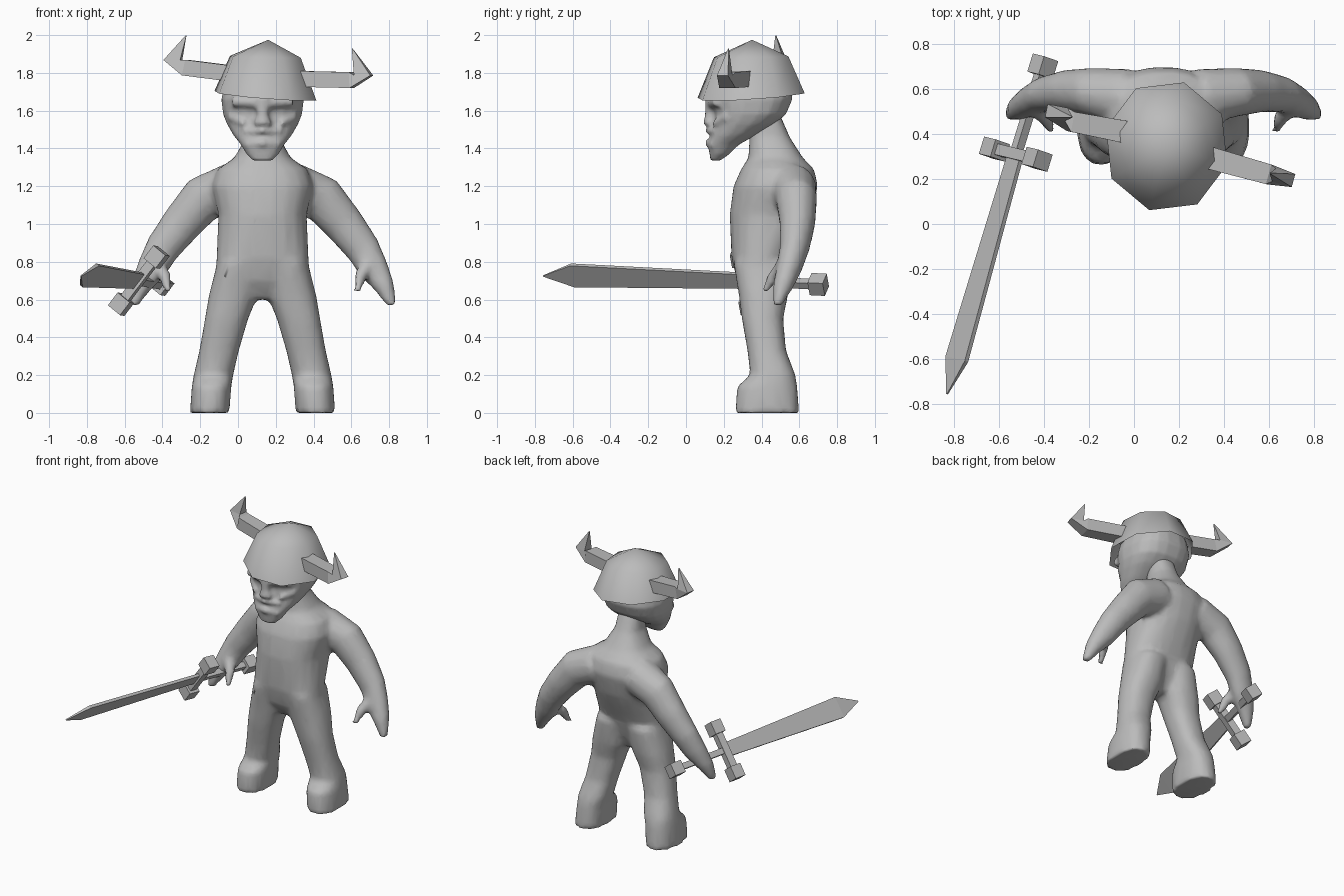
import bpy, bmesh, math
from mathutils import Vector as V

if "Cube" in bpy.data.objects:
    bpy.data.objects.remove(bpy.data.objects["Cube"])

CX = 0.13  # body symmetry plane
X, Y, Z = V((1, 0, 0)), V((0, 1, 0)), V((0, 0, 1))

grey = bpy.data.materials.new("plain grey")
grey.diffuse_color = (0.5, 0.5, 0.5, 1)
grey.use_nodes = True
grey.node_tree.nodes["Principled BSDF"].inputs["Base Color"].default_value = grey.diffuse_color


def loft(bm, secs, n, u, v=None, power=1.0):
    """Closed tube through sections (position, radius along u, radius along v)."""
    pos = [V(s[0]) for s in secs]
    rings = []
    for i, (p, ru, rv) in enumerate(secs):
        d = pos[min(i + 1, len(pos) - 1)] - pos[max(i - 1, 0)]
        w = v or d.cross(u).normalized()
        k = math.sqrt(2) if n == 4 else 1
        ring = []
        for j in range(n):
            a = 2 * math.pi * (j + 0.5) / n
            c, s = math.cos(a), math.sin(a)
            c = math.copysign(abs(c) ** power, c) * k * ru
            s = math.copysign(abs(s) ** power, s) * k * rv
            ring.append(bm.verts.new(pos[i] + u * c + w * s))
        rings.append(ring)
    faces = [bm.faces.new(rings[0]), bm.faces.new(rings[-1])]
    for a, b in zip(rings, rings[1:]):
        for j in range(n):
            faces.append(bm.faces.new((a[j], a[(j + 1) % n], b[(j + 1) % n], b[j])))
    bmesh.ops.recalc_face_normals(bm, faces=faces)


def stack(bm, rows, n=20, power=0.85):
    """Upright form from rows (z, centre x, front y, back y, half width)."""
    loft(bm, [((x, (y0 + y1) / 2, z), rx, (y1 - y0) / 2) for z, x, y0, y1, rx in rows],
         n, X, Y, power)


def finish(name, bm, smooth=False):
    me = bpy.data.meshes.new(name)
    bm.to_mesh(me)
    bm.free()
    me.materials.append(grey)
    for p in me.polygons:
        p.use_smooth = smooth
    ob = bpy.data.objects.new(name, me)
    bpy.context.collection.objects.link(ob)
    return ob


def blend(ob, voxel, rounds, ratio):
    """Fuse overlapping forms into one soft surface."""
    m = ob.modifiers.new("fuse", 'REMESH')
    m.mode = 'VOXEL'
    m.voxel_size = voxel
    m.use_smooth_shade = True
    s = ob.modifiers.new("soften", 'SMOOTH')
    s.factor = 0.5
    s.iterations = rounds
    d = ob.modifiers.new("reduce", 'DECIMATE')
    d.ratio = ratio


# Body: torso and neck
bm = bmesh.new()
stack(bm, [(0.60, CX, 0.33, 0.46, 0.10), (0.70, CX, 0.27, 0.51, 0.25),
           (0.82, CX, 0.24, 0.55, 0.245), (1.05, CX, 0.23, 0.66, 0.235),
           (1.20, CX, 0.25, 0.70, 0.27), (1.29, CX, 0.29, 0.68, 0.24),
           (1.35, CX, 0.33, 0.62, 0.15), (1.46, CX, 0.335, 0.55, 0.09),
           (1.60, CX, 0.35, 0.49, 0.08)])
for side in (-1, 1):
    # Legs and feet
    stack(bm, [(0.00, CX + side * 0.28, 0.26, 0.60, 0.105),
               (0.14, CX + side * 0.27, 0.27, 0.59, 0.105),
               (0.20, CX + side * 0.26, 0.34, 0.58, 0.105),
               (0.33, CX + side * 0.23, 0.325, 0.53, 0.105),
               (0.50, CX + side * 0.19, 0.295, 0.515, 0.115),
               (0.62, CX + side * 0.155, 0.28, 0.54, 0.13),
               (0.80, CX + side * 0.12, 0.25, 0.56, 0.12)])
    # Arm, hand and thumb
    arm = [(0.15, 0.56, 1.20, 0.13, 0.13), (0.32, 0.585, 1.13, 0.11, 0.125),
           (0.43, 0.59, 1.00, 0.095, 0.108), (0.53, 0.575, 0.87, 0.08, 0.093),
           (0.59, 0.545, 0.76, 0.07, 0.08), (0.645, 0.515, 0.67, 0.055, 0.055),
           (0.685, 0.485, 0.57, 0.025, 0.025)]
    loft(bm, [((CX + side * x, y, z), a, b) for x, y, z, a, b in arm], 14, Y)
    thumb = [(0.57, 0.53, 0.80, 0.05, 0.04), (0.52, 0.47, 0.73, 0.04, 0.035),
             (0.50, 0.415, 0.64, 0.018, 0.02)]
    loft(bm, [((CX + side * x, y, z), a, b) for x, y, z, a, b in thumb], 10, Y)
blend(finish("body", bm, True), 0.018, 4, 0.35)

# Head: skull and jaw
bm = bmesh.new()
stack(bm, [(1.335, CX, 0.13, 0.18, 0.05), (1.37, CX, 0.125, 0.23, 0.085),
           (1.42, CX, 0.115, 0.28, 0.115), (1.47, CX, 0.13, 0.37, 0.155),
           (1.53, CX, 0.145, 0.47, 0.19), (1.58, CX, 0.15, 0.53, 0.21),
           (1.66, CX, 0.13, 0.565, 0.22), (1.75, CX, 0.15, 0.555, 0.20),
           (1.85, CX, 0.22, 0.49, 0.13)], 20, 0.8)
# Nose, brow, lips and cheekbones
loft(bm, [((CX, 0.13, 1.67), 0.05, 0.03), ((CX, 0.13, 1.58), 0.03, 0.03),
          ((CX, 0.125, 1.53), 0.05, 0.035)], 10, X, Y)
loft(bm, [((CX - 0.16, 0.17, 1.65), 0.03, 0.03), ((CX, 0.125, 1.64), 0.03, 0.025),
          ((CX + 0.16, 0.17, 1.65), 0.03, 0.03)], 10, Z, Y)
loft(bm, [((CX - 0.10, 0.17, 1.49), 0.02, 0.03), ((CX, 0.125, 1.495), 0.02, 0.025),
          ((CX + 0.10, 0.17, 1.49), 0.02, 0.03)], 10, Z, Y)
loft(bm, [((CX - 0.09, 0.16, 1.42), 0.025, 0.03), ((CX, 0.125, 1.43), 0.025, 0.025),
          ((CX + 0.09, 0.16, 1.42), 0.025, 0.03)], 10, Z, Y)
for side in (-1, 1):
    loft(bm, [((CX + side * 0.10, 0.165, 1.53), 0.025, 0.03),
              ((CX + side * 0.18, 0.24, 1.57), 0.03, 0.04)], 10, Z, Y)
blend(finish("head", bm, True), 0.012, 2, 0.4)

# Helmet: eight-sided open dome with a tilted rim
bm = bmesh.new()
hx, hy = 0.145, 0.345
rings = []
for r, z, tilt in ((0.295, 1.68, 1), (0.205, 1.885, 0.3)):
    ring = []
    for i in range(8):
        a = math.radians(-106 + 45 * i)
        dx, dy = 0.95 * r * math.cos(a), r * math.sin(a)
        ring.append(bm.verts.new((hx + dx, hy + dy, z + tilt * (0.06 * dy - 0.075 * dx))))
    rings.append(ring)
apex = bm.verts.new((0.16, 0.35, 1.975))
for i in range(8):
    j = (i + 1) % 8
    bm.faces.new((rings[0][i], rings[0][j], rings[1][j], rings[1][i]))
    bm.faces.new((rings[1][i], rings[1][j], apex))
finish("helmet", bm, True)

# Horns: square bars bending up to a point
for name, pts in (
        ("left_horn", [(-0.02, 0.405, 1.795), (-0.28, 0.455, 1.828),
                       (-0.345, 0.495, 1.868), (-0.275, 0.475, 1.998)]),
        ("right_horn", [(0.33, 0.295, 1.768), (0.60, 0.22, 1.762),
                        (0.665, 0.205, 1.787), (0.605, 0.225, 1.928)])):
    bm = bmesh.new()
    out = V(pts[1]) - V(pts[0])
    u = out.cross(Z).normalized()
    loft(bm, [(p, a, b) for p, a, b in zip(pts, (0.05, 0.045, 0.03, 0.002),
                                           (0.042, 0.042, 0.045, 0.002))], 4, u)
    finish(name, bm)

# Sword: W runs across the blade, A along it
guard = V((-0.525, 0.31, 0.70))
pommel = V((-0.405, 0.70, 0.68))
A = (guard - pommel).normalized()
W = V((0.6, -0.14, 0.79))
W = (W - A * W.dot(A)).normalized()
N = A.cross(W)


def bar(bm, p, q, a, b, u, v):
    loft(bm, [(p, a, b), (q, a, b)], 4, u, v)


bm = bmesh.new()
loft(bm, [(guard, 0.047, 0.010), ((-0.787, -0.60, 0.728), 0.072, 0.010),
          ((-0.83, -0.755, 0.725), 0.003, 0.003)], 4, W, N)
finish("sword_blade", bm)

bm = bmesh.new()
bar(bm, guard - W * 0.16, guard + W * 0.16, 0.025, 0.025, A, N)
for s in (-1, 1):
    c = guard + W * 0.158 * s
    bar(bm, c - W * 0.043, c + W * 0.043, 0.04, 0.043, A, N)
finish("sword_guard", bm)

bm = bmesh.new()
bar(bm, pommel, guard, 0.02, 0.02, W, N)
finish("sword_grip", bm)

bm = bmesh.new()
bar(bm, pommel - A * 0.042, pommel + A * 0.042, 0.042, 0.042, W, N)
finish("sword_pommel", bm)
